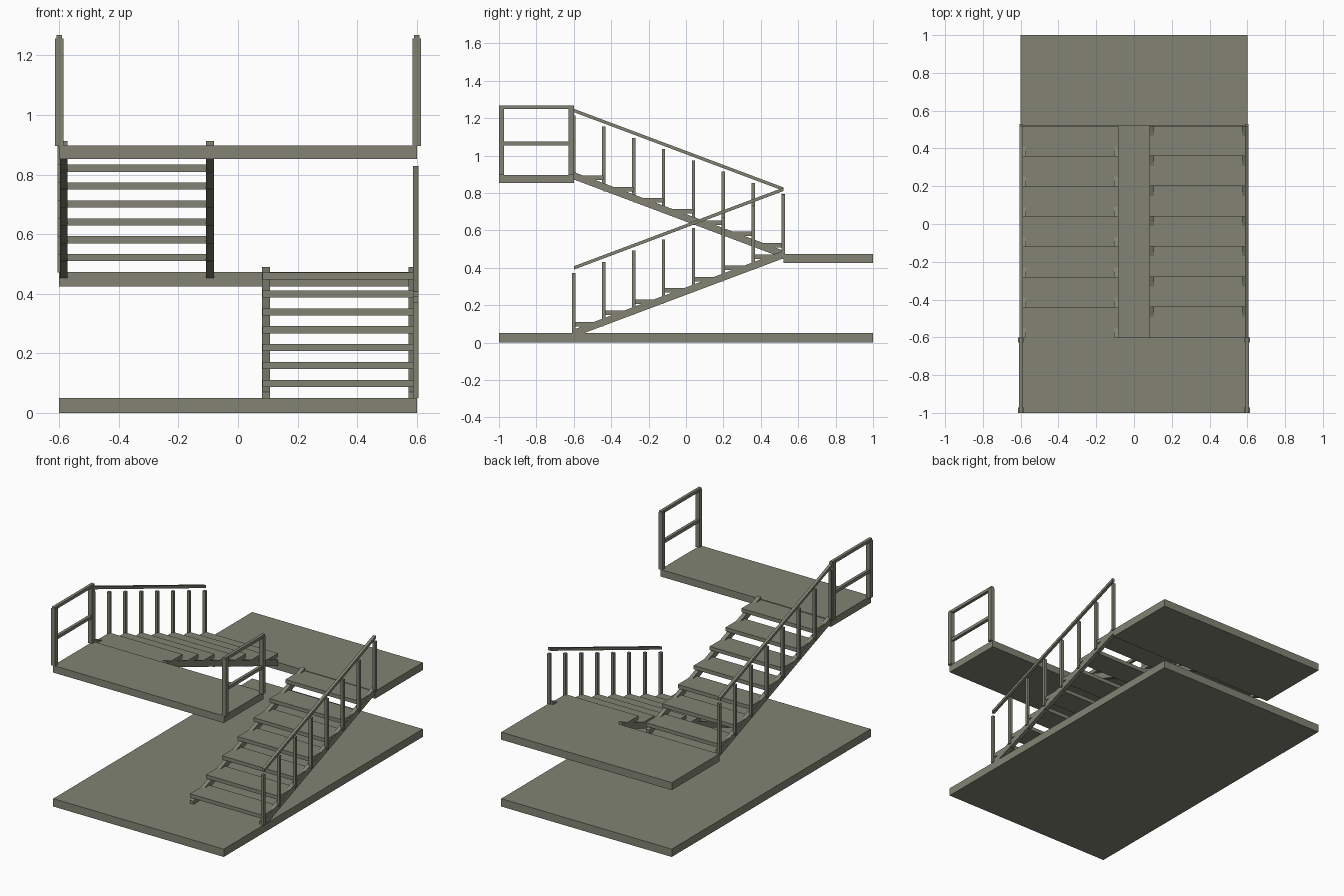
import bpy, bmesh

if "Cube" in bpy.data.objects:
    bpy.data.objects.remove(bpy.data.objects["Cube"])

mat = bpy.data.materials.new("olive grey")
mat.diffuse_color = (0.225, 0.23, 0.175, 1)
mat.use_nodes = True
mat.node_tree.nodes["Principled BSDF"].inputs["Base Color"].default_value = mat.diffuse_color


def prism(name, x0, x1, profile):
    """Extrude a (y, z) outline from x0 to x1."""
    bm = bmesh.new()
    face = bm.faces.new([bm.verts.new((x0, y, z)) for y, z in profile])
    ext = bmesh.ops.extrude_face_region(bm, geom=[face])
    moved = [v for v in ext["geom"] if isinstance(v, bmesh.types.BMVert)]
    bmesh.ops.translate(bm, verts=moved, vec=(x1 - x0, 0, 0))
    bmesh.ops.recalc_face_normals(bm, faces=bm.faces)
    mesh = bpy.data.meshes.new(name)
    bm.to_mesh(mesh)
    bm.free()
    mesh.materials.append(mat)
    obj = bpy.data.objects.new(name, mesh)
    bpy.context.collection.objects.link(obj)
    return obj


def box(name, x0, x1, y0, y1, z0, z1):
    return prism(name, x0, x1, [(y0, z0), (y1, z0), (y1, z1), (y0, z1)])


# Floor slab and the two landings
box("floor_slab", -0.6, 0.6, -1, 1, 0, 0.05)
box("middle_landing", -0.6, 0.6, 0.522, 1, 0.425, 0.473)
box("top_landing", -0.6, 0.6, -1, -0.6, 0.852, 0.897)

RUN, RISE, STEPS = 0.16, 0.06, 7


def flight(label, side, y0, direction, z0):
    """One flight: side = sign of x, direction = sign of climb along y."""
    length, height = RUN * STEPS, RISE * STEPS

    def sx(a, b):
        return sorted((side * a, side * b))

    def sloped(name, xs, low, high):
        y1 = y0 + direction * length
        prism(name, *xs, [(y0, z0 + low), (y1, z0 + low + height),
                          (y1, z0 + high + height), (y0, z0 + high)])

    # Treads
    for k in range(STEPS):
        ys = sorted((y0 + direction * RUN * k, y0 + direction * RUN * (k + 1)))
        z = z0 + RISE * (k + 1)
        box(f"{label}_tread_{k + 1}", *sx(0.082, 0.597), *ys, z - 0.023, z + 0.001)
    # Stringers running through the treads
    sloped(label + "_inner_stringer", sx(0.081, 0.107), -0.02, 0.02)
    sloped(label + "_outer_stringer", sx(0.572, 0.598), -0.02, 0.02)
    # Balusters, stopping just short of the rail
    for k in range(STEPS + 1):
        y, z = y0 + direction * RUN * k, z0 + RISE * k
        box(f"{label}_baluster_{k + 1}", *sx(0.588, 0.606),
            y - 0.009, y + 0.009, z, z + 0.322)
    # Handrail
    sloped(label + "_handrail", sx(0.588, 0.606), 0.34, 0.358)


flight("lower_flight", 1, -0.6, 1, 0.05)
flight("upper_flight", -1, 0.52, -1, 0.472)

# Railing at each end of the top landing
for side, label in ((-1, "left"), (1, "right")):
    wide = sorted((side * 0.586, side * 0.615))
    slim = sorted((side * 0.591, side * 0.61))
    box(label + "_railing_front_post", *wide, -1, -0.972, 0.895, 1.257)
    box(label + "_railing_back_post", *wide, -0.628, -0.6, 0.895, 1.257)
    box(label + "_railing_top_bar", *slim, -1, -0.6, 1.249, 1.268)
    box(label + "_railing_middle_bar", *slim, -0.98, -0.62, 1.054, 1.074)
